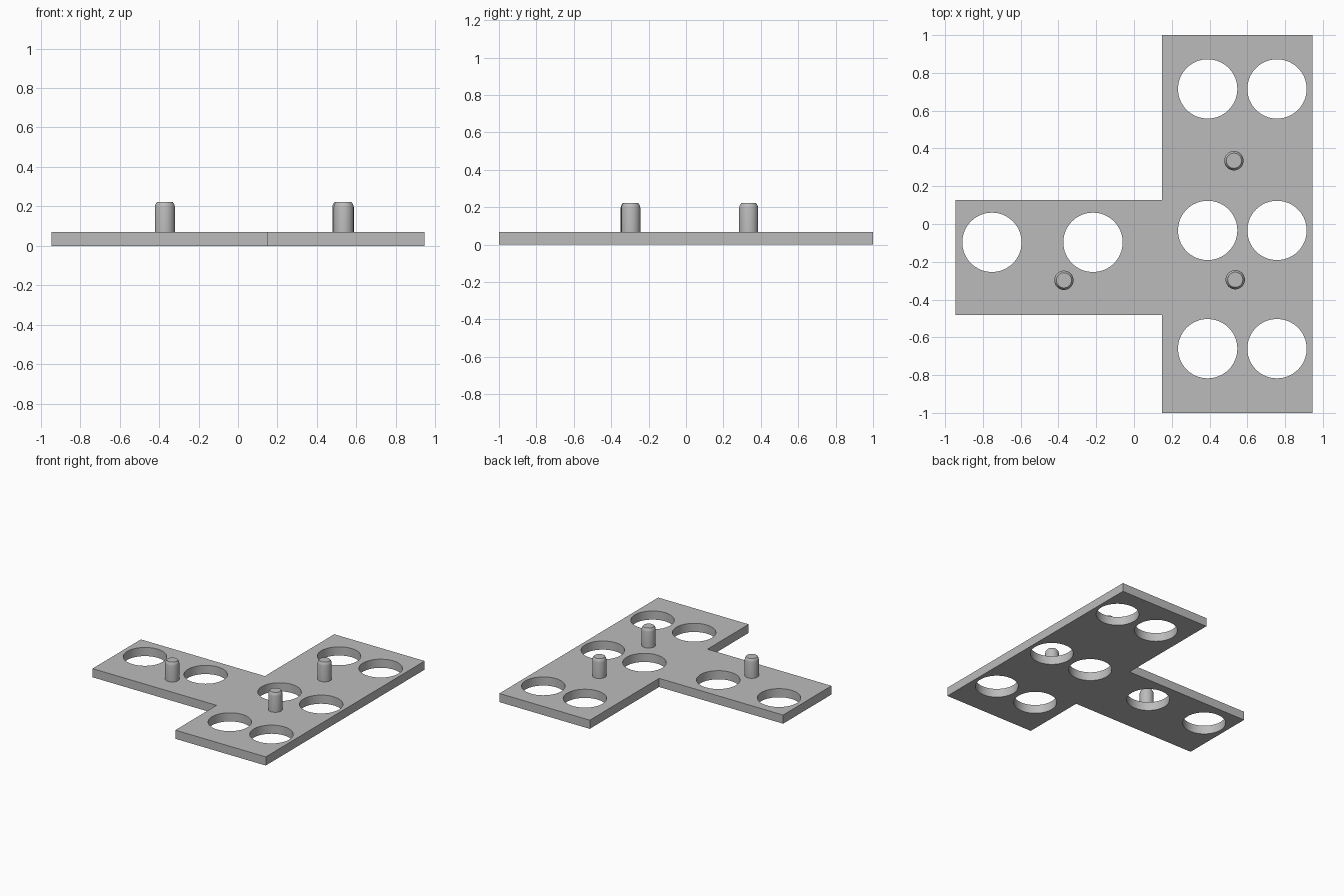
import bpy
import bmesh
from mathutils import Matrix

cube = bpy.data.objects.get("Cube")
if cube:
    bpy.data.objects.remove(cube, do_unlink=True)

THICK, TOP = 0.069, 0.222
HOLE_R, PEG_R = 0.157, 0.051

grey = bpy.data.materials.new("plain_grey")
grey.use_nodes = True
colour = (0.5, 0.5, 0.5, 1)
grey.diffuse_color = colour
grey.node_tree.nodes["Principled BSDF"].inputs["Base Color"].default_value = colour


def add_object(name, bm):
    bmesh.ops.recalc_face_normals(bm, faces=bm.faces)
    mesh = bpy.data.meshes.new(name)
    bm.to_mesh(mesh)
    bm.free()
    mesh.materials.append(grey)
    obj = bpy.data.objects.new(name, mesh)
    bpy.context.collection.objects.link(obj)
    return obj


def smooth(obj):
    bpy.ops.object.select_all(action="DESELECT")
    obj.select_set(True)
    bpy.context.view_layer.objects.active = obj
    bpy.ops.object.shade_smooth_by_angle(angle=0.5)


# T-shaped plate, extruded from its outline
outline = [(0.148, -1), (0.945, -1), (0.945, 1), (0.148, 1),
           (0.148, 0.127), (-0.945, 0.127), (-0.945, -0.482), (0.148, -0.482)]
bm = bmesh.new()
face = bm.faces.new([bm.verts.new((x, y, 0)) for x, y in outline])
new = bmesh.ops.extrude_face_region(bm, geom=[face])["geom"]
bmesh.ops.translate(bm, vec=(0, 0, THICK),
                    verts=[g for g in new if isinstance(g, bmesh.types.BMVert)])
plate = add_object("base_plate", bm)

# Round holes: three pairs in the wide bar, two in the arm
holes = [(x, y) for y in (0.715, -0.034, -0.66) for x in (0.39, 0.757)]
holes += [(-0.752, -0.097), (-0.217, -0.097)]
bm = bmesh.new()
for x, y in holes:
    bmesh.ops.create_cone(bm, cap_ends=True, segments=64, radius1=HOLE_R,
                          radius2=HOLE_R, depth=0.4,
                          matrix=Matrix.Translation((x, y, 0)))
cutter = add_object("hole_cutter", bm)
cutter.hide_render = True

cut = plate.modifiers.new("holes", "BOOLEAN")
cut.operation = "DIFFERENCE"
cut.solver = "EXACT"
cut.object = cutter
bpy.ops.object.select_all(action="DESELECT")
plate.select_set(True)
bpy.context.view_layer.objects.active = plate
bpy.ops.object.modifier_apply(modifier=cut.name)
bpy.data.objects.remove(cutter, do_unlink=True)
smooth(plate)

# Locating pegs with tapered tips
peg_rings = [(PEG_R, THICK), (PEG_R, 0.197), (0.048, 0.21), (0.04, TOP)]


def peg(name, x, y):
    bm = bmesh.new()
    rings = []
    for radius, z in peg_rings:
        rings.append(bmesh.ops.create_circle(
            bm, segments=40, radius=radius,
            matrix=Matrix.Translation((x, y, z)))["verts"])
    for low, high in zip(rings, rings[1:]):
        for i in range(len(low)):
            bm.faces.new((low[i - 1], low[i], high[i], high[i - 1]))
    bm.faces.new(rings[-1])
    smooth(add_object(name, bm))


peg("back_peg", 0.529, 0.335)
peg("front_peg", 0.536, -0.295)
peg("arm_peg", -0.371, -0.298)
